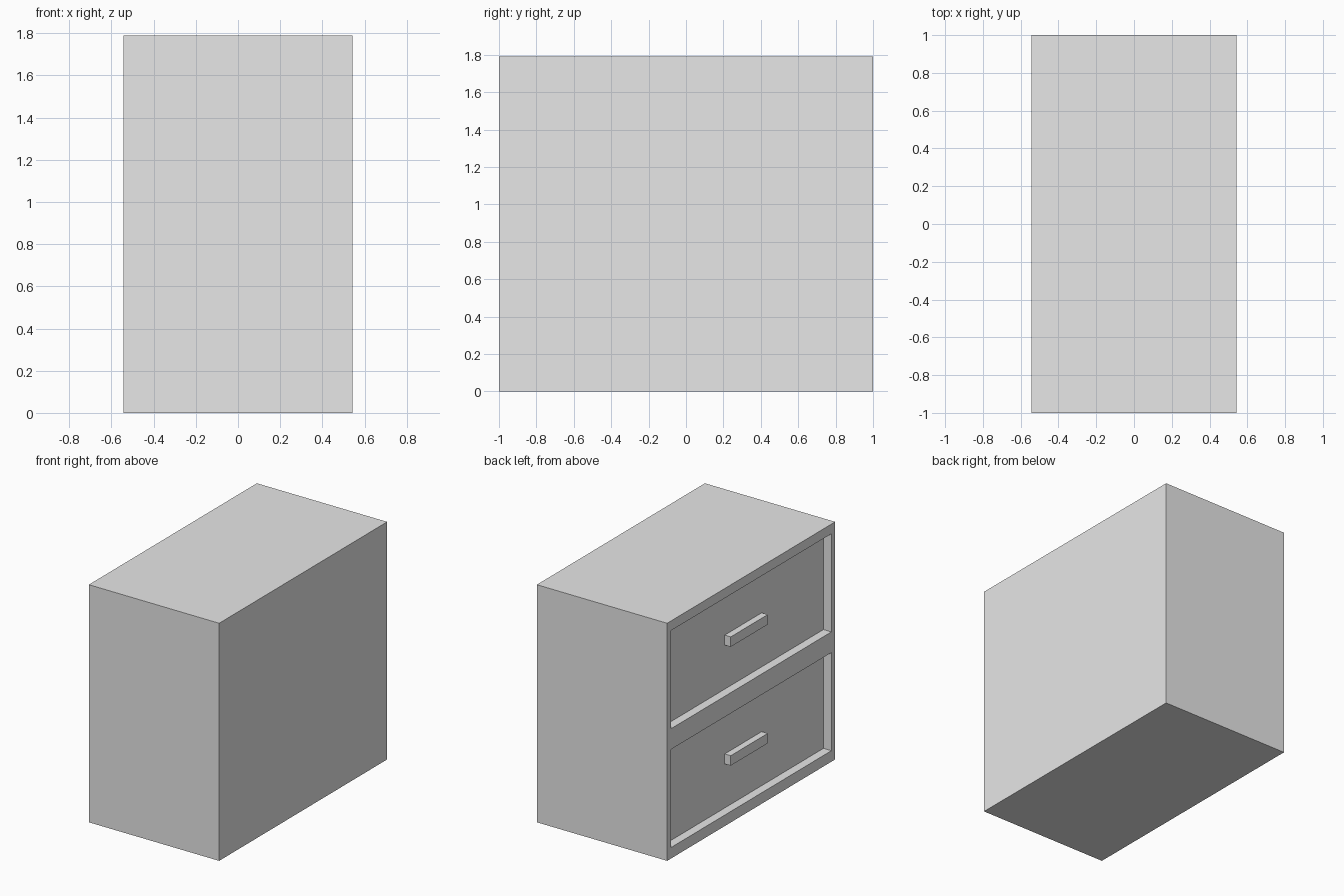
import bpy, bmesh
from mathutils import Vector

if "Cube" in bpy.data.objects:
    bpy.data.objects.remove(bpy.data.objects["Cube"])

HALF_W, HALF_L, HEIGHT = 0.543, 1.0, 1.79
RECESS = 0.066                                # depth of the drawer openings
OPEN_Y = 0.955                                # half length of the openings
DRAWERS = [(0.083, 0.822), (0.978, 1.717)]    # bottom and top of each opening

grey = bpy.data.materials.new("grey")
grey.diffuse_color = (0.8, 0.8, 0.8, 1)
grey.use_nodes = True
grey.node_tree.nodes["Principled BSDF"].inputs["Base Color"].default_value = grey.diffuse_color


def box_bmesh(size, centre):
    bm = bmesh.new()
    bmesh.ops.create_cube(bm, size=1)
    for v in bm.verts:
        v.co = Vector([c * s + o for c, s, o in zip(v.co, size, centre)])
    return bm


def finish(bm, name):
    bmesh.ops.recalc_face_normals(bm, faces=bm.faces)
    mesh = bpy.data.meshes.new(name)
    bm.to_mesh(mesh)
    bm.free()
    mesh.materials.append(grey)
    obj = bpy.data.objects.new(name, mesh)
    bpy.context.collection.objects.link(obj)
    return obj


# Cabinet body, with the drawer side cut into a frame and two openings
bm = box_bmesh((2 * HALF_W, 2 * HALF_L, HEIGHT), (0, 0, HEIGHT / 2))
cuts = [((0, s * OPEN_Y, 0), (0, 1, 0)) for s in (-1, 1)]
cuts += [((0, 0, z), (0, 0, 1)) for pair in DRAWERS for z in pair]
for point, normal in cuts:
    side = [f for f in bm.faces if f.calc_center_median().x < -HALF_W + 0.001]
    edges = {e for f in side for e in f.edges}
    verts = {v for f in side for v in f.verts}
    bmesh.ops.bisect_plane(bm, geom=side + list(edges) + list(verts),
                           plane_co=point, plane_no=normal)

# Push the drawer fronts inward
openings = []
for f in bm.faces:
    c = f.calc_center_median()
    if (c.x < -HALF_W + 0.001 and abs(c.y) < OPEN_Y
            and any(lo < c.z < hi for lo, hi in DRAWERS)):
        openings.append(f)
fronts = bmesh.ops.extrude_discrete_faces(bm, faces=openings)["faces"]
for f in fronts:
    bmesh.ops.translate(bm, verts=f.verts, vec=(RECESS, 0, 0))
finish(bm, "cabinet_body")

# Bar handle in the middle of each drawer front
for name, (lo, hi) in zip(("lower_handle", "upper_handle"), DRAWERS):
    handle = box_bmesh((0.05, 0.44, 0.075),
                       (-HALF_W + RECESS - 0.025, 0, (lo + hi) / 2))
    finish(handle, name)
